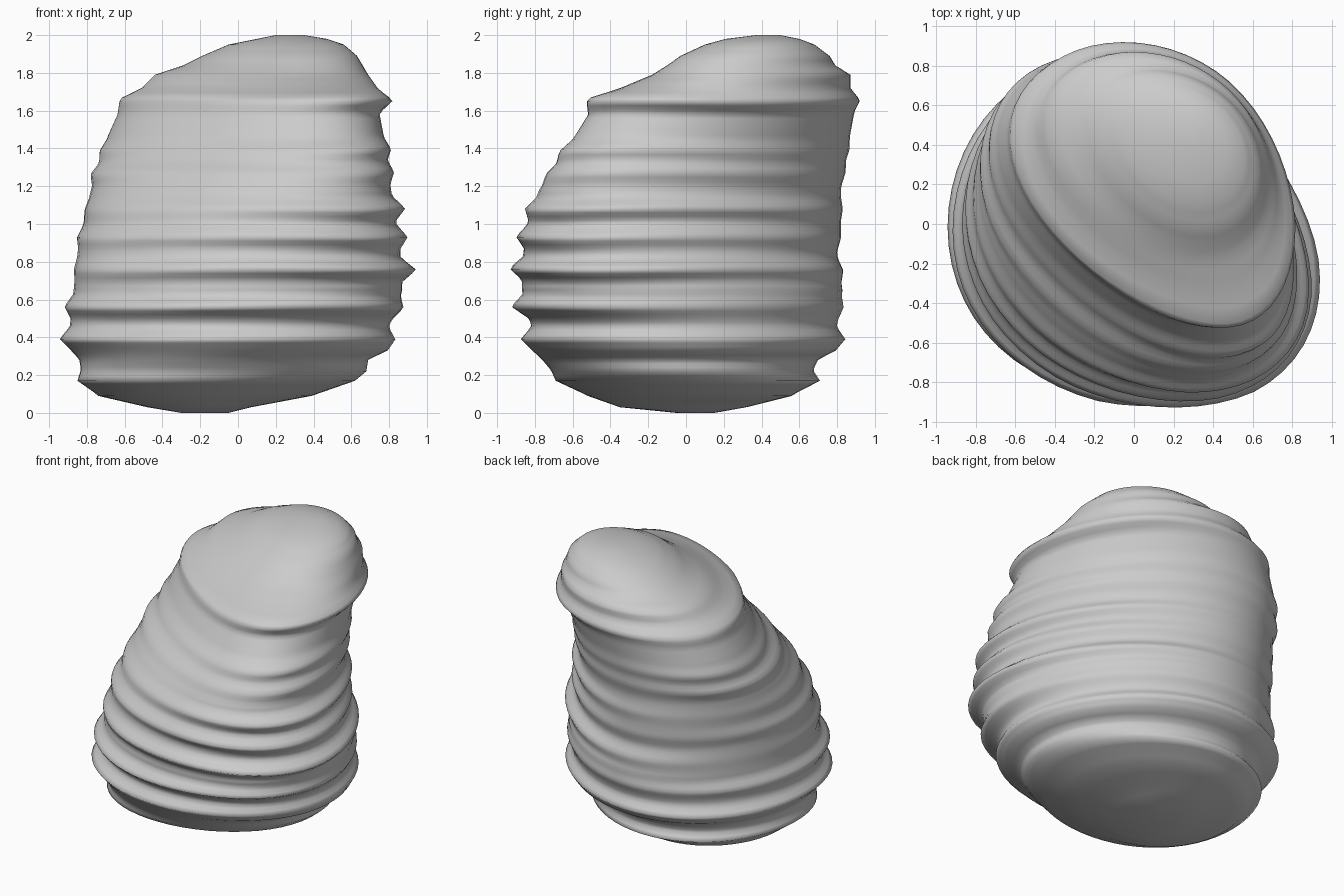
import bpy
import bmesh
import math

SEGMENTS = 56
RING_STEP = 0.022
LEDGE_REACH = 0.065
CORNER_FULLNESS = 0.08
MEANDER = 0.006

# Body envelope: height, then extents toward -x, +x, -y, +y
ENVELOPE = [
    (0, -.3, -.05, -.05, .15),
    (.03, -.48, .07, -.35, .32),
    (.09, -.74, .39, -.52, .56),
    (.17, -.83, .62, -.68, .68),
    (.22, -.83, .68, -.71, .67),
    (.28, -.84, .69, -.76, .7),
    (.33, -.88, .79, -.81, .79),
    (.46, -.89, .8, -.82, .8),
    (.65, -.87, .87, -.87, .83),
    (.85, -.85, .86, -.86, .8),
    (1, -.82, .84, -.84, .82),
    (1.18, -.78, .81, -.78, .82),
    (1.47, -.69, .77, -.59, .87),
    (1.58, -.64, .75, -.52, .89),
    (1.67, -.6, .76, -.49, .88),
    (1.72, -.51, .74, -.35, .87),
    (1.79, -.44, .69, -.18, .87),
    (1.84, -.29, .66, -.1, .79),
    (1.89, -.19, .63, -.03, .76),
    (1.95, -.05, .56, .1, .68),
    (1.98, .1, .47, .21, .6),
    (2, .2, .35, .37, .5),
]

# Weathered ledges: height, then bulge toward -x, +x, -y, +y
LEDGES = [
    (.17, .02, 0, .01, .03),
    (.39, .06, .04, .06, .05),
    (.56, .04, .04, .08, .02),
    (.76, .01, .08, .07, .02),
    (.93, .02, .05, .05, .01),
    (1.08, .01, .06, .04, .01),
    (1.27, .03, .03, .02, .01),
    (1.39, .02, .03, .03, .01),
    (1.65, .02, .06, .03, .04),
]

# Flattening of the front right and back left shoulders by height
SQUEEZE = [
    (0, 0, .1),
    (.17, -.08, .1),
    (.4, 0, .13),
    (.76, .09, .26),
    (1.05, .22, .31),
    (1.4, .49, .31),
    (1.66, .46, .2),
    (1.86, .36, .2),
    (2, .2, .2),
]


def interpolate(table, height):
    """Linear lookup of the values that follow the height in each row."""
    for low, high in zip(table, table[1:]):
        if height <= high[0]:
            f = (height - low[0]) / (high[0] - low[0])
            return [a + (b - a) * f for a, b in zip(low[1:], high[1:])]
    return list(table[-1][1:])


def extents_at(height):
    """Envelope extents widened by any nearby ledge."""
    extents = interpolate(ENVELOPE, height)
    for ledge in LEDGES:
        weight = max(0, 1 - abs(height - ledge[0]) / LEDGE_REACH)
        for side, bulge in enumerate(ledge[1:]):
            outward = 1 if side % 2 else -1
            extents[side] += outward * bulge * weight
    return extents


def surface_point(height, angle):
    """Point on the egg-shaped section at this height."""
    # Ledges meander a little around the body, but not at the two ends
    fade = max(0, min(1, (height - .3) * 3, (1.85 - height) * 5))
    sample = height + fade * MEANDER * math.sin(3 * angle + 4 * height)
    west, east, south, north = extents_at(sample)
    front, back = interpolate(SQUEEZE, height)
    toward_back = (1 + math.cos(angle - math.pi / 4)) / 2
    squeeze = front + (back - front) * toward_back
    squeeze += fade * CORNER_FULLNESS * math.cos(angle + math.pi / 4)
    skew = math.asin(squeeze) / 2
    x = (west + east) / 2 + (east - west) / 2 * math.cos(angle + skew)
    y = (south + north) / 2 + (north - south) / 2 * math.sin(angle - skew)
    return x, y, height


def ring_heights():
    """Even rings plus exact rings on every envelope and ledge height."""
    keys = sorted({row[0] for row in ENVELOPE + LEDGES})
    heights = [keys[0]]
    for low, high in zip(keys, keys[1:]):
        count = max(1, round((high - low) / RING_STEP))
        heights += [low + (high - low) * (i + 1) / count for i in range(count)]
    return heights


def build_rock(material):
    bm = bmesh.new()
    rings = []
    for height in ring_heights():
        ring = [bm.verts.new(surface_point(height, math.tau * i / SEGMENTS))
                for i in range(SEGMENTS)]
        rings.append(ring)
    # Skin the stacked rings and close both ends
    for lower, upper in zip(rings, rings[1:]):
        for i in range(SEGMENTS):
            j = (i + 1) % SEGMENTS
            bm.faces.new((lower[i], lower[j], upper[j], upper[i]))
    bm.faces.new(list(reversed(rings[0])))
    bm.faces.new(rings[-1])
    bmesh.ops.recalc_face_normals(bm, faces=bm.faces)
    for face in bm.faces:
        face.smooth = True

    mesh = bpy.data.meshes.new("layered_rock")
    bm.to_mesh(mesh)
    bm.free()
    mesh.materials.append(material)
    rock = bpy.data.objects.new("layered_rock", mesh)
    bpy.context.collection.objects.link(rock)


def make_material(name, color):
    material = bpy.data.materials.new(name)
    material.use_nodes = True
    material.diffuse_color = color
    shader = next(n for n in material.node_tree.nodes if n.type == 'BSDF_PRINCIPLED')
    shader.inputs["Base Color"].default_value = color
    shader.inputs["Roughness"].default_value = .9
    return material


default_cube = bpy.data.objects.get("Cube")
if default_cube:
    bpy.data.objects.remove(default_cube, do_unlink=True)

# Single weathered boulder
stone_grey = make_material("stone_grey", (.6, .6, .6, 1))
build_rock(stone_grey)
